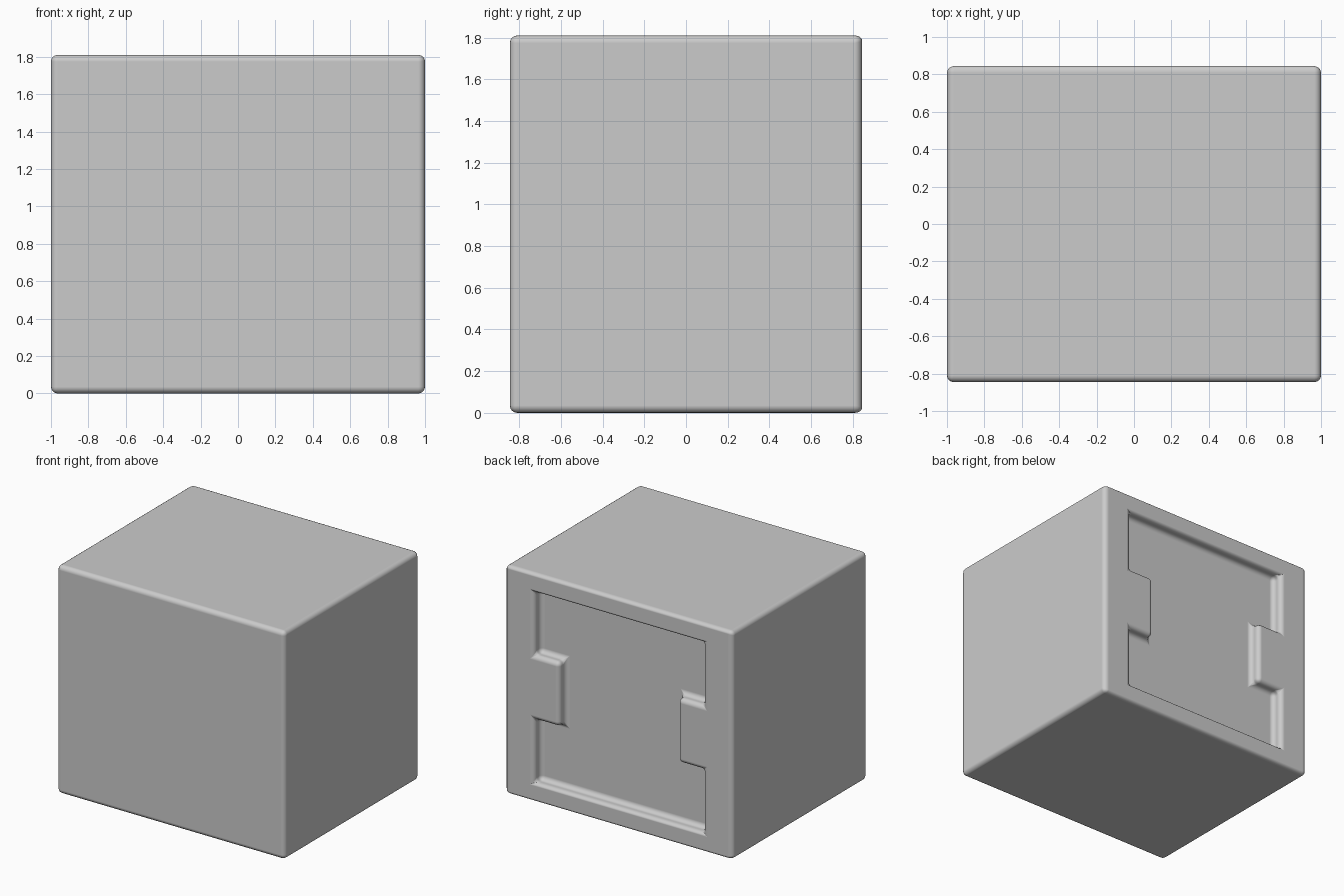
import bpy, bmesh

if "Cube" in bpy.data.objects:
    bpy.data.objects.remove(bpy.data.objects["Cube"])

W, D, H = 1.0, 0.845, 1.81      # half width, half depth, height
DEPTH = 0.085                   # recess depth in the back
PX, TX = 0.74, 0.52             # recess half width, half gap between tabs
Z0, Z1, Z2, Z3 = 0.15, 0.65, 1.16, 1.66

bm = bmesh.new()

def ring(points, y):
    return [bm.verts.new((x, y, z)) for x, z in points]

# Block corners
corners = [(-W, 0), (W, 0), (W, H), (-W, H)]
front = ring(corners, -D)
back = ring(corners, D)

# Recess outline with a tab intruding from each side
right_side = [(PX, Z0), (PX, Z1), (TX, Z1), (TX, Z2), (PX, Z2), (PX, Z3)]
outline = right_side + [(-x, z) for x, z in reversed(right_side)]
rim = ring(outline, D)
floor = ring(outline, D - DEPTH)

# Front, sides, recess floor and recess walls
bm.faces.new(front)
bm.faces.new(floor)
for a, b in ((front, back), (rim, floor)):
    n = len(a)
    for i in range(n):
        j = (i + 1) % n
        bm.faces.new((a[i], a[j], b[j], b[i]))

# Back frame around the recess
bm.faces.new((back[0], back[1], rim[0], rim[11]))
bm.faces.new([back[1], back[2]] + rim[5::-1])
bm.faces.new((back[2], back[3], rim[6], rim[5]))
bm.faces.new([back[3], back[0]] + rim[11:5:-1])
bmesh.ops.recalc_face_normals(bm, faces=bm.faces)

mesh = bpy.data.meshes.new("recessed_block")
bm.to_mesh(mesh)
bm.free()
block = bpy.data.objects.new("recessed_block", mesh)
bpy.context.collection.objects.link(block)
for p in mesh.polygons:
    p.use_smooth = True

# Rounded edges everywhere
bevel = block.modifiers.new("round_edges", 'BEVEL')
bevel.width = 0.036
bevel.segments = 4
bevel.limit_method = 'ANGLE'
bevel.harden_normals = True
